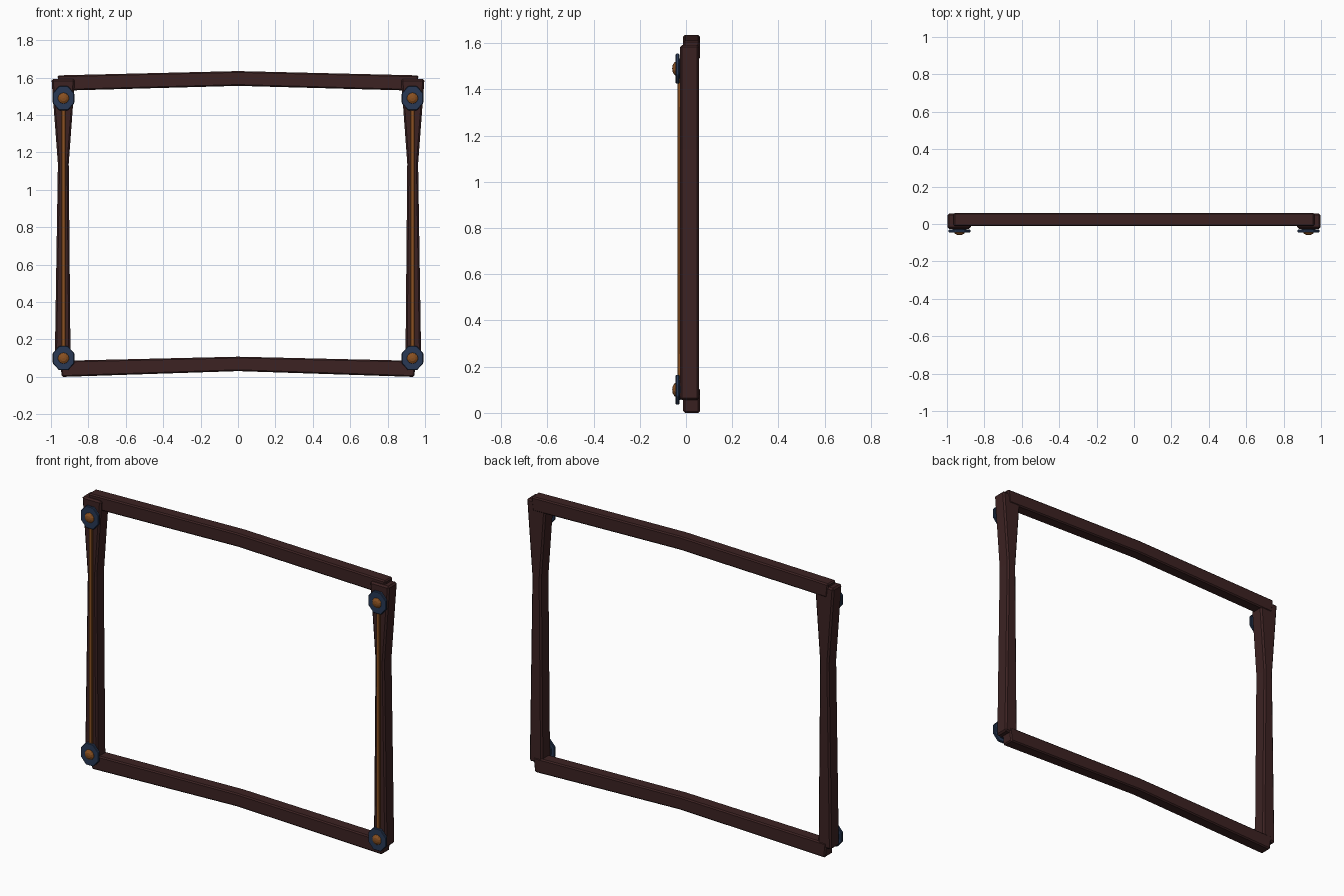
import bpy
import bmesh
from math import pi
from mathutils import Matrix

cube = bpy.data.objects.get("Cube")
if cube:
    bpy.data.objects.remove(cube, do_unlink=True)


def material(name, rgb):
    mat = bpy.data.materials.new(name)
    mat.use_nodes = True
    color = (*rgb, 1.0)
    mat.diffuse_color = color
    mat.node_tree.nodes["Principled BSDF"].inputs["Base Color"].default_value = color
    return mat


wood = material("dark_wood", (0.045, 0.016, 0.016))
iron = material("blue_iron", (0.021, 0.040, 0.090))
copper = material("copper", (0.25, 0.08, 0.015))


def finish(name, bm, mat, bevel=0.0):
    bmesh.ops.recalc_face_normals(bm, faces=bm.faces)
    mesh = bpy.data.meshes.new(name)
    bm.to_mesh(mesh)
    bm.free()
    mesh.materials.append(mat)
    obj = bpy.data.objects.new(name, mesh)
    bpy.context.collection.objects.link(obj)
    if bevel:
        mod = obj.modifiers.new("edge_bevel", "BEVEL")
        mod.width = bevel
        mod.segments = 1
        mod.limit_method = "ANGLE"
    return obj


def slab(name, stations, front, back, mat, bevel):
    """Loft rectangular sections; each station is a pair of (x, z) points."""
    bm = bmesh.new()
    rings = []
    for (xa, za), (xb, zb) in stations:
        corners = [(xa, front, za), (xb, front, zb), (xb, back, zb), (xa, back, za)]
        rings.append([bm.verts.new(c) for c in corners])
    for a, b in zip(rings, rings[1:]):
        for i in range(4):
            j = (i + 1) % 4
            bm.faces.new((a[i], a[j], b[j], b[i]))
    bm.faces.new(rings[0])
    bm.faces.new(rings[-1])
    return finish(name, bm, mat, bevel)


def beam(name, half, end_low, end_high, mid_low, mid_high):
    slab(name, [((-half + 0.01, end_low), (-half, end_high)),
                ((0, mid_low), (0, mid_high)),
                ((half - 0.01, end_low), (half, end_high))],
         -0.012, 0.06, wood, 0.007)


def disc(name, x, z, y_front, y_back, radius):
    # Eight-sided plate with flats at top and bottom
    bm = bmesh.new()
    bmesh.ops.create_cone(
        bm, cap_ends=True, segments=8, radius1=radius, radius2=radius,
        depth=y_back - y_front,
        matrix=Matrix.Translation((x, (y_front + y_back) / 2, z))
        @ Matrix.Diagonal((0.93, 1, 1.04, 1))
        @ Matrix.Rotation(pi / 2, 4, "X") @ Matrix.Rotation(pi / 8, 4, "Z"))
    return finish(name, bm, iron, 0.003)


def stud(name, x, z):
    # Low domed rivet head
    bm = bmesh.new()
    bmesh.ops.create_uvsphere(
        bm, u_segments=10, v_segments=6, radius=0.032,
        matrix=Matrix.Translation((x, -0.040, z))
        @ Matrix.Diagonal((1, 0.62, 1, 1)) @ Matrix.Rotation(pi / 2, 4, "X"))
    return finish(name, bm, copper)


# Arched crossbeams
beam("top_beam", 0.965, 1.53, 1.612, 1.556, 1.635)
beam("bottom_beam", 0.952, 0.0, 0.086, 0.031, 0.108)

# Waisted posts: outer x, inner x and height
post_profile = [(0.98, 0.895, 0.055), (0.963, 0.905, 1.14), (0.997, 0.872, 1.592)]

for side, s in (("right", -1), ("left", 1)):
    slab(side + "_post", [((s * o, z), (s * i, z)) for o, i, z in post_profile],
         -0.026, 0.057, wood, 0.009)
    x = s * 0.933
    # Copper inlay strip running between the plates
    slab(side + "_strip", [((x - 0.01, z), (x + 0.01, z)) for z in (0.1, 1.49)],
         -0.037, -0.02, copper, 0.003)
    for level, z in (("lower", 0.1), ("upper", 1.49)):
        disc(f"{side}_{level}_plate", x, z, -0.045, -0.029, 0.067)
        disc(f"{side}_{level}_spacer", x, z, -0.032, -0.02, 0.045)
        stud(f"{side}_{level}_stud", x, z)
